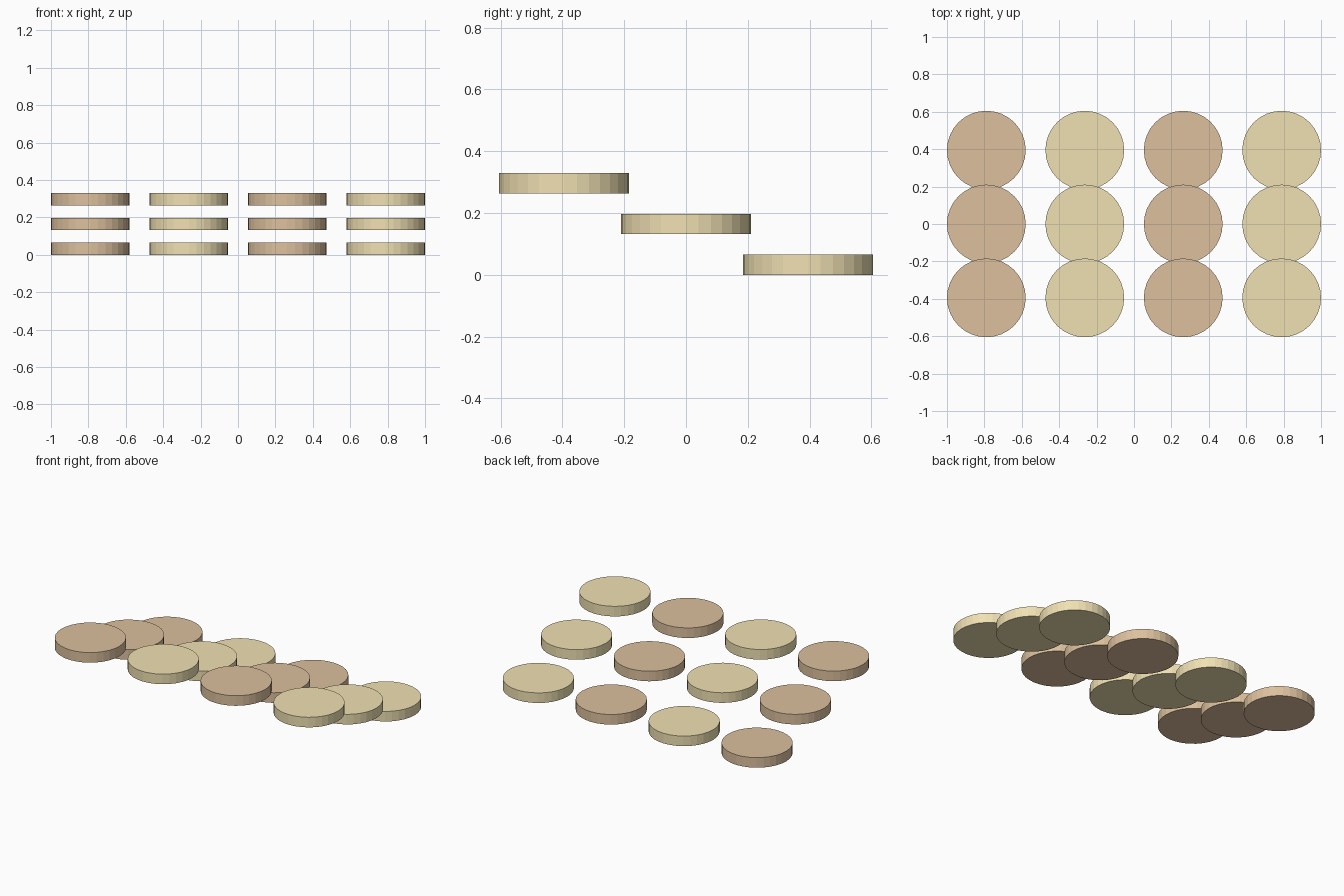
import bpy

if "Cube" in bpy.data.objects:
    bpy.data.objects.remove(bpy.data.objects["Cube"])

U = 2 / 3.8                      # column spacing
RADIUS, THICK = 0.4 * U, 0.125 * U
ROW_Y, ROW_Z = 0.75 * U, 0.25 * U


def material(name, rgb):
    m = bpy.data.materials.new(name)
    m.diffuse_color = (*rgb, 1)
    m.use_nodes = True
    m.node_tree.nodes["Principled BSDF"].inputs["Base Color"].default_value = m.diffuse_color
    return m


brown = material("brown", (0.72, 0.53, 0.34))
gold = material("gold", (0.87, 0.75, 0.45))

# Stepped rows of round discs, lowest at the back, columns alternating in colour
for row in range(3):
    for col in range(4):
        bpy.ops.mesh.primitive_cylinder_add(
            vertices=32, radius=RADIUS, depth=THICK,
            location=((col - 1.5) * U, (1 - row) * ROW_Y, row * ROW_Z + THICK / 2))
        disc = bpy.context.object
        disc.name = f"disc_row{row + 1}_column{col + 1}"
        disc.data.materials.append(gold if col % 2 else brown)
